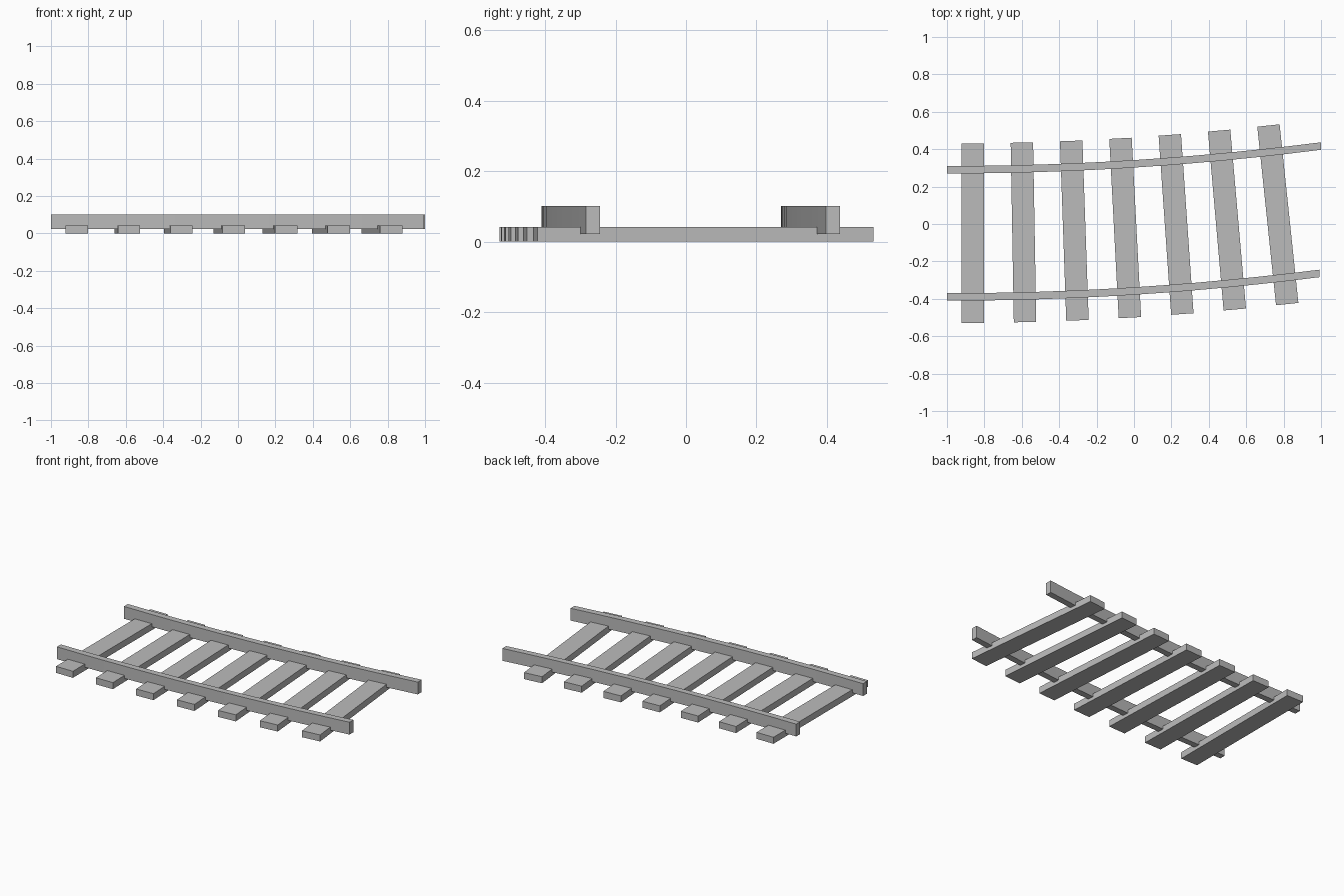
import bpy, bmesh, math

if "Cube" in bpy.data.objects:
    bpy.data.objects.remove(bpy.data.objects["Cube"], do_unlink=True)

grey = bpy.data.materials.new("plain_grey")
grey.use_nodes = True
grey.diffuse_color = (0.5, 0.5, 0.5, 1)
grey.node_tree.nodes["Principled BSDF"].inputs["Base Color"].default_value = (0.5, 0.5, 0.5, 1)


def bend(x):
    """Sideways shift of the track at x."""
    return 0.0317 * (x + 1) ** 2


def add_object(name, bm):
    bmesh.ops.recalc_face_normals(bm, faces=bm.faces)
    mesh = bpy.data.meshes.new(name)
    bm.to_mesh(mesh)
    bm.free()
    mesh.materials.append(grey)
    obj = bpy.data.objects.new(name, mesh)
    bpy.context.collection.objects.link(obj)
    return obj


def rail(name, y, end_x, width=0.04, bottom=0.022, top=0.101, segments=12):
    """Rectangular section swept along the bend, with capped ends."""
    bm = bmesh.new()
    rings = []
    for i in range(segments + 1):
        x = -1 + (end_x + 1) * i / segments
        c = y + bend(x)
        h = width / 2
        rings.append([bm.verts.new((x, c + dy, z)) for dy, z in
                      ((-h, bottom), (h, bottom), (h, top), (-h, top))])
    for a, b in zip(rings, rings[1:]):
        for k in range(4):
            n = (k + 1) % 4
            bm.faces.new((a[k], a[n], b[n], b[k]))
    bm.faces.new(rings[0])
    bm.faces.new(rings[-1])
    return add_object(name, bm)


def sleeper(name, x, y, angle, size=(0.12, 0.96, 0.042)):
    bm = bmesh.new()
    bmesh.ops.create_cube(bm, size=1)
    bmesh.ops.scale(bm, vec=size, verts=bm.verts)
    obj = add_object(name, bm)
    obj.location = (x, y, size[2] / 2)
    obj.rotation_euler.z = angle
    return obj


# Rails
rail("back_rail", 0.29, 1.0)
rail("front_rail", -0.39, 0.992)

# Sleepers, each turned one degree further along the bend
for i in range(7):
    x = -0.863 + 0.272 * i
    sleeper(f"sleeper_{i + 1}", x, -0.05 + bend(x), math.radians(i))
